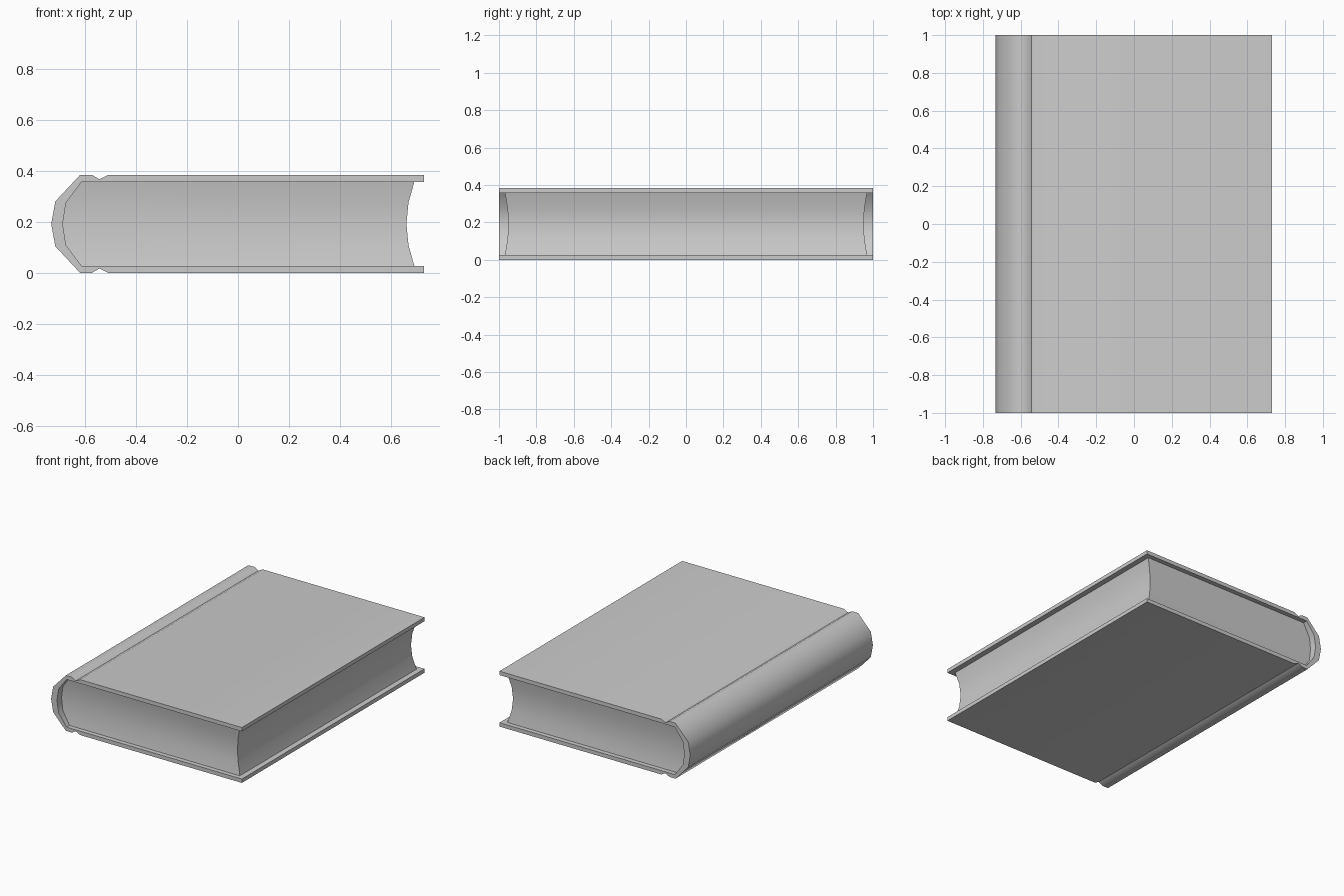
import bpy, bmesh

if "Cube" in bpy.data.objects:
    bpy.data.objects.remove(bpy.data.objects["Cube"])

H = 0.384          # total height
MID = H / 2


def finish(name, bm, angle):
    bmesh.ops.recalc_face_normals(bm, faces=bm.faces)
    me = bpy.data.meshes.new(name)
    bm.to_mesh(me)
    bm.free()
    ob = bpy.data.objects.new(name, me)
    bpy.context.collection.objects.link(ob)
    bpy.ops.object.select_all(action='DESELECT')
    ob.select_set(True)
    bpy.context.view_layer.objects.active = ob
    bpy.ops.object.shade_smooth_by_angle(angle=angle)
    return ob


def bridge(bm, a, b):
    n = len(a)
    for i in range(n):
        j = (i + 1) % n
        bm.faces.new((a[i], a[j], b[j], b[i]))


# Cover: (outer x, outer z, inner x, inner z) from top board edge to spine middle
half = [
    (0.73, H, 0.73, 0.357),
    (-0.51, H, -0.51, 0.357),
    (-0.543, 0.367, -0.543, 0.357),
    (-0.573, H, -0.573, 0.357),
    (-0.62, H, -0.614, 0.357),
    (-0.717, 0.28, -0.675, 0.275),
]
spine_mid = [(-0.733, MID, -0.688, MID)]
mirrored = [(a, H - b, c, H - d) for a, b, c, d in reversed(half)]
strip = half + spine_mid + mirrored
bm = bmesh.new()
ends = []
for y in (-1, 1):
    outer = [bm.verts.new((p[0], y, p[1])) for p in strip]
    inner = [bm.verts.new((p[2], y, p[3])) for p in strip]
    for i in range(len(strip) - 1):
        bm.faces.new((outer[i], outer[i + 1], inner[i + 1], inner[i]))
    ends.append(outer + inner[::-1])
bridge(bm, ends[0], ends[1])
# soften the board and spine rims
rims = [e for e in bm.edges
        if len(e.link_faces) == 2 and e.calc_face_angle(0) > 1.2]
bmesh.ops.bevel(bm, geom=rims, offset=0.004, segments=1, affect='EDGES')
finish("cover", bm, 0.87)

# Page block: (z, spine side x, fore edge x, half length), edges curve inward
levels = [
    (0.357, -0.614, 0.692, 0.968),
    (0.275, -0.675, 0.669, 0.954),
    (MID, -0.688, 0.661, 0.95),
    (H - 0.275, -0.675, 0.669, 0.954),
    (H - 0.357, -0.614, 0.692, 0.968),
]
bm = bmesh.new()
rings = [[bm.verts.new(co) for co in
          ((l, -y, z), (r, -y, z), (r, y, z), (l, y, z))]
         for z, l, r, y in levels]
for a, b in zip(rings, rings[1:]):
    bridge(bm, a, b)
bm.faces.new(rings[0])
bm.faces.new(rings[-1])
finish("page_block", bm, 0.87)
